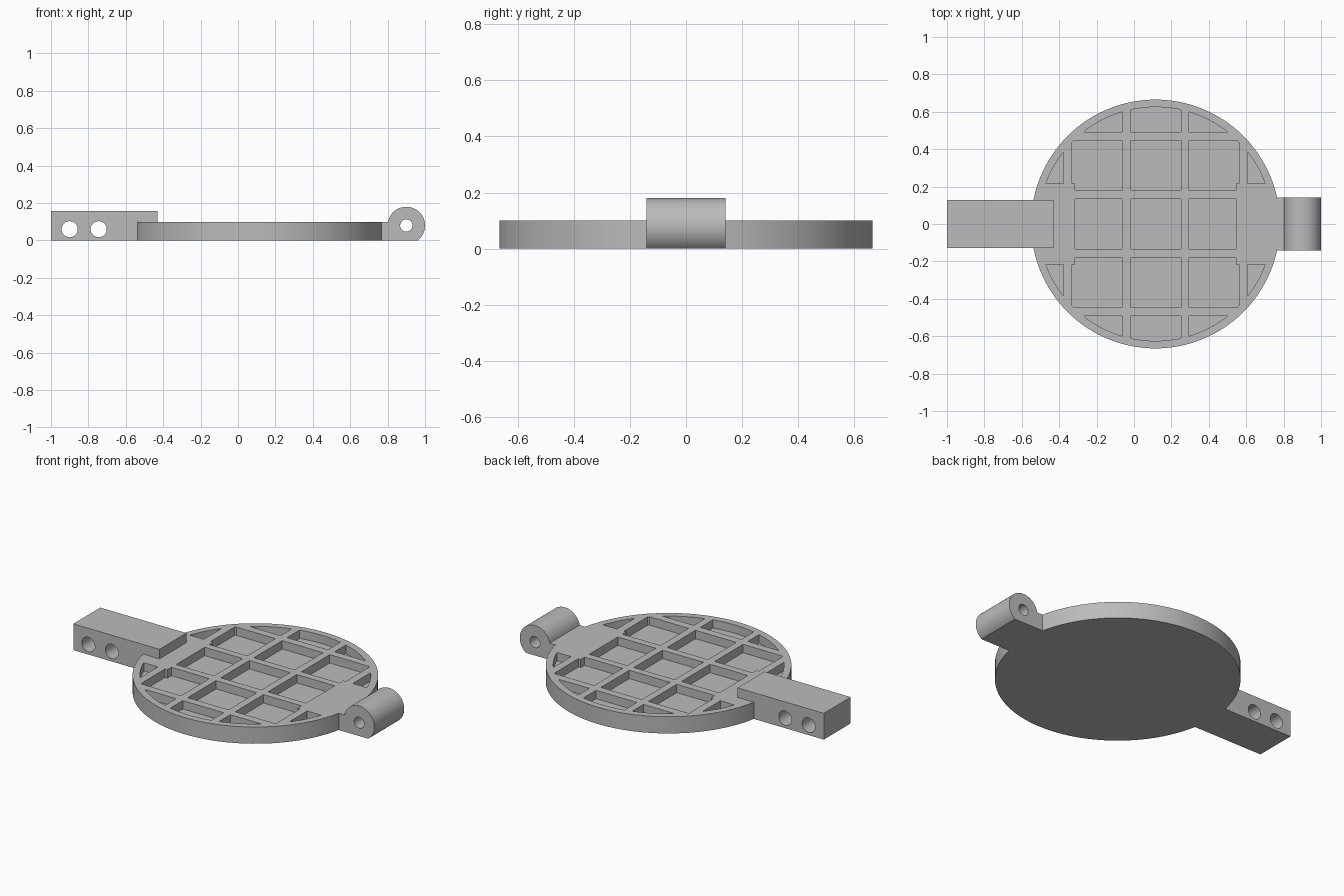
import bpy, bmesh
from math import cos, sin, pi, asin

cube = bpy.data.objects.get("Cube")
if cube:
    bpy.data.objects.remove(cube)

CX, R, TOP = 0.115, 0.665, 0.1
FLOOR = 0.05

grey = bpy.data.materials.new("plain grey")
grey.use_nodes = True
grey.diffuse_color = (0.5, 0.5, 0.5, 1)
grey.node_tree.nodes["Principled BSDF"].inputs["Base Color"].default_value = (0.5, 0.5, 0.5, 1)


def arc(cx, cy, r, a0, a1, n):
    return [(cx + r * cos(a0 + (a1 - a0) * i / n), cy + r * sin(a0 + (a1 - a0) * i / n))
            for i in range(n + 1)]


def circle(cx, cy, r, n):
    return arc(cx, cy, r, 0, 2 * pi, n)[:-1]


def rect(x0, x1, y0, y1):
    return [(x0, y0), (x1, y0), (x1, y1), (x0, y1)]


def prism(name, outlines, lo, hi, along="z"):
    """Extrude outlines along z (drawn in x, y) or along y (drawn in x, z)."""
    bm = bmesh.new()
    for outline in outlines:
        rings = [[bm.verts.new((a, b, h) if along == "z" else (a, h, b)) for a, b in outline]
                 for h in (lo, hi)]
        n = len(outline)
        bm.faces.new(rings[0])
        bm.faces.new(rings[1])
        for i in range(n):
            j = (i + 1) % n
            bm.faces.new((rings[0][i], rings[0][j], rings[1][j], rings[1][i]))
    bmesh.ops.recalc_face_normals(bm, faces=bm.faces)
    mesh = bpy.data.meshes.new(name)
    bm.to_mesh(mesh)
    bm.free()
    mesh.materials.append(grey)
    obj = bpy.data.objects.new(name, mesh)
    bpy.context.collection.objects.link(obj)
    return obj


def carve(obj, tool, operation="DIFFERENCE"):
    """Apply a boolean and throw the tool away."""
    mod = obj.modifiers.new("carve", "BOOLEAN")
    mod.operation, mod.object, mod.solver = operation, tool, "EXACT"
    bpy.context.view_layer.update()
    mesh = bpy.data.meshes.new_from_object(
        obj.evaluated_get(bpy.context.evaluated_depsgraph_get()))
    obj.modifiers.clear()
    obj.data = mesh
    bpy.data.objects.remove(tool)


# Grid of square pockets, trimmed to the rim and to the solid mounts at both sides
spans = [(-0.7, -0.493), (-0.446, -0.179), (-0.135, 0.135), (0.179, 0.446), (0.493, 0.7)]
cells = [rect(CX + x0, CX + x1, y0, y1) for x0, x1 in spans for y0, y1 in spans]
pockets = prism("pocket_cutter", cells, FLOOR, 0.2)
carve(pockets, prism("rim_trim", [circle(CX, 0, 0.625, 128)], 0, 0.15), "INTERSECT")
mounts = [rect(CX + min(s * 0.43, s * 0.8), CX + max(s * 0.43, s * 0.8), -0.216, 0.216)
          for s in (-1, 1)]
carve(pockets, prism("mount_trim", mounts, 0, 0.3))

# Round ribbed plate
plate = prism("round_plate", [circle(CX, 0, R, 128)], 0, TOP)
carve(plate, pockets)

# Handle arm, stepped over the plate edge, with two cross holes
arm = prism("handle_arm", [[(-1, 0), (-0.536, 0), (-0.536, 0.09), (-0.43, 0.09),
                            (-0.43, 0.157), (-1, 0.157)]], -0.127, 0.127, "y")
carve(arm, prism("arm_holes", [circle(x, 0.06, 0.043, 40) for x in (-0.9, -0.745)],
                 -0.3, 0.3, "y"))

# Hinge barrel with flat foot and pin hole
outline = [(0.766, TOP), (0.766, 0)] + arc(0.9, 0.08, 0.1, -asin(0.8), pi - asin(0.2), 48)
hinge = prism("hinge_barrel", [outline], -0.1415, 0.1415, "y")
carve(hinge, prism("pin_hole", [circle(0.9, 0.08, 0.033, 32)], -0.3, 0.3, "y"))

# Smooth the round walls, keep the edges sharp
bpy.ops.object.select_all(action="DESELECT")
for part in (plate, arm, hinge):
    part.select_set(True)
bpy.context.view_layer.objects.active = plate
bpy.ops.object.shade_smooth_by_angle(angle=pi / 6)
